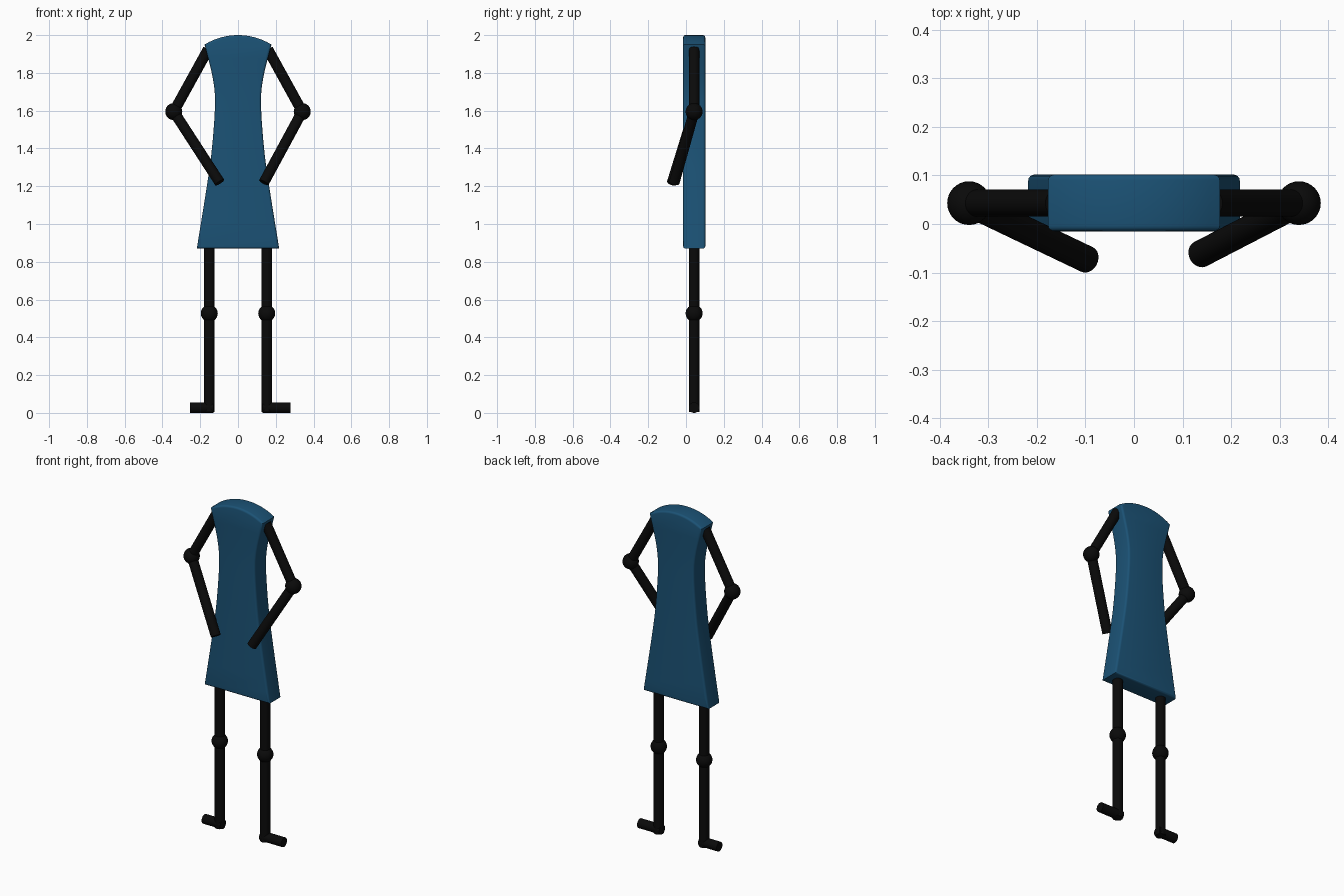
import bpy, bmesh, math
from mathutils import Vector

if "Cube" in bpy.data.objects:
    bpy.data.objects.remove(bpy.data.objects["Cube"])


def material(name, color):
    m = bpy.data.materials.new(name)
    m.diffuse_color = color
    m.use_nodes = True
    m.node_tree.nodes["Principled BSDF"].inputs["Base Color"].default_value = m.diffuse_color
    return m


BLUE = material("blue", (0.011, 0.085, 0.18, 1))
BLACK = material("black", (0.003, 0.003, 0.003, 1))
Y = 0.043   # depth of the limbs
R = 0.028   # limb radius


def finish(ob, name, mat):
    ob.name = name
    ob.data.materials.append(mat)
    bpy.context.view_layer.objects.active = ob
    ob.select_set(True)
    bpy.ops.object.shade_smooth_by_angle(angle=math.radians(35))
    ob.select_set(False)


def rod(name, a, b):
    a, b = Vector(a), Vector(b)
    bpy.ops.mesh.primitive_cylinder_add(vertices=32, radius=R, depth=(b - a).length,
                                        location=(a + b) / 2)
    ob = bpy.context.object
    ob.rotation_euler = (b - a).to_track_quat('Z', 'Y').to_euler()
    finish(ob, name, BLACK)


def ball(name, p):
    bpy.ops.mesh.primitive_uv_sphere_add(segments=32, ring_count=16, radius=0.045, location=p)
    finish(bpy.context.object, name, BLACK)


def smooth_side(pts, steps=5):
    # Catmull-Rom curve through the side points
    p = [Vector(q) for q in pts]
    p = [2 * p[0] - p[1]] + p + [2 * p[-1] - p[-2]]
    out = []
    for i in range(1, len(p) - 2):
        a, b, c, d = p[i - 1:i + 3]
        for s in range(steps):
            t = s / steps
            out.append(0.5 * (2 * b + (c - a) * t + (2 * a - 5 * b + 4 * c - d) * t * t
                              + (3 * b - a - 3 * c + d) * t ** 3))
    return out + [p[-2]]


# Body: waisted outline with arched top, extruded in depth
side = smooth_side([(0.218, 0.87), (0.165, 1.2), (0.138, 1.4), (0.122, 1.63),
                    (0.133, 1.77), (0.177, 1.95)])
arch_r = (0.177 ** 2 + 0.05 ** 2) / (2 * 0.05)
arch = []
for i in range(1, 16):
    x = 0.177 * (1 - i / 8)
    arch.append(Vector((x, 2.0 - arch_r + math.sqrt(arch_r ** 2 - x * x))))
outline = side + arch + [Vector((-p.x, p.y)) for p in reversed(side)]

bm = bmesh.new()
front = bm.faces.new([bm.verts.new((p.x, -0.015, p.y)) for p in outline])
geom = bmesh.ops.extrude_face_region(bm, geom=[front], use_keep_orig=True)["geom"]
bmesh.ops.translate(bm, vec=(0, 0.117, 0),
                    verts=[g for g in geom if isinstance(g, bmesh.types.BMVert)])
bmesh.ops.recalc_face_normals(bm, faces=bm.faces)
# soften the front and back rims
rims = [e for e in bm.edges if abs(e.verts[0].co.y - e.verts[1].co.y) < 1e-5]
bmesh.ops.bevel(bm, geom=rims, offset=0.012, segments=4, profile=0.5, affect='EDGES')
mesh = bpy.data.meshes.new("body")
bm.to_mesh(mesh)
bm.free()
body = bpy.data.objects.new("body", mesh)
bpy.context.collection.objects.link(body)
finish(body, "body", BLUE)

# Limbs: the hands and feet differ slightly from side to side
for label, s, hand, toe in (("left", -1, (-0.097, -0.073, 1.22), 0.254),
                            ("right", 1, (0.137, -0.062, 1.22), 0.278)):
    elbow = (s * 0.34, Y, 1.595)
    rod(label + "_upper_arm", (s * 0.158, Y, 1.925), elbow)
    ball(label + "_elbow", elbow)
    rod(label + "_forearm", elbow, hand)
    rod(label + "_leg", (s * 0.152, Y, 0.005), (s * 0.152, Y, 0.89))
    ball(label + "_knee", (s * 0.152, Y, 0.527))
    rod(label + "_foot", (s * 0.13, Y, R), (s * toe, Y, R))
